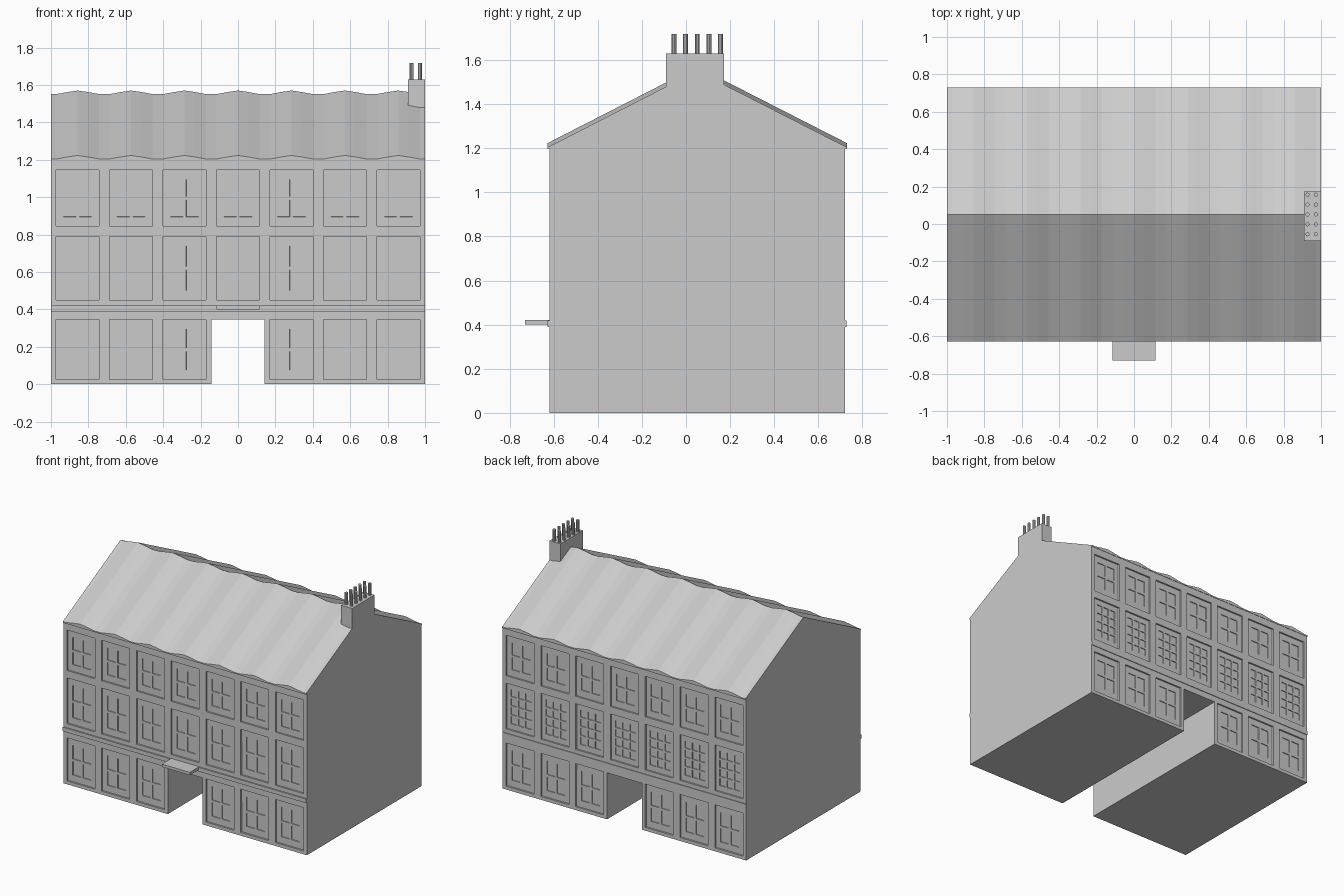
import bpy, bmesh

if "Cube" in bpy.data.objects:
    bpy.data.objects.remove(bpy.data.objects["Cube"])

BAYS = 7
W = 2 / BAYS                       # bay width
HALF = 0.115                       # half width of a window recess
YF, YB = -0.62, 0.722              # front and back wall planes
EAVE, RIDGE, YR = 1.2, 1.545, 0.05
PX, PZ = W / 2, 0.345              # passage half width and height
ROWS = [(0.025, 0.345), (0.45, 0.79), (0.845, 1.145)]
centres = [-1 + W * (i + 0.5) for i in range(BAYS)]


def make(name, bm):
    me = bpy.data.meshes.new(name)
    bm.to_mesh(me)
    bm.free()
    ob = bpy.data.objects.new(name, me)
    bpy.context.collection.objects.link(ob)
    return ob


def box(name, x0, x1, y0, y1, z0, z1):
    bm = bmesh.new()
    bmesh.ops.create_cube(bm, size=1)
    for v in bm.verts:
        v.co = ((x0 + x1) / 2 + v.co.x * (x1 - x0),
                (y0 + y1) / 2 + v.co.y * (y1 - y0),
                (z0 + z1) / 2 + v.co.z * (z1 - z0))
    return make(name, bm)


def poly(bm, pts):
    return bm.faces.new([bm.verts.new(p) for p in pts])


def quad(bm, x0, x1, z0, z1, y, back):
    pts = [(x0, y, z0), (x1, y, z0), (x1, y, z1), (x0, y, z1)]
    return poly(bm, pts[::-1] if back else pts)


def sink(bm, faces, depth):
    bmesh.ops.recalc_face_normals(bm, faces=[])
    for f in faces:
        f.normal_update()
    bmesh.ops.inset_individual(bm, faces=faces, thickness=0.0005, depth=-depth)


def lines(a, b, n, border, bar):
    # grid lines of n panes with a border and glazing bars
    w = (b - a - 2 * border - (n - 1) * bar) / n
    out = [a]
    for i in range(n):
        s = a + border + i * (w + bar)
        out += [s, s + w]
    return out + [b]


def window(bm, x0, x1, z0, z1, y, back, nx, nz):
    border, bar = (0.04, 0.018) if nx == 2 else (0.032, 0.014)
    xs = lines(x0, x1, nx, border, bar)
    zs = lines(z0, z1, nz, border + 0.01, bar)
    panes = []
    for i in range(len(xs) - 1):
        for j in range(len(zs) - 1):
            f = quad(bm, xs[i], xs[i + 1], zs[j], zs[j + 1], y, back)
            if i % 2 and j % 2:
                panes.append(f)
    sink(bm, panes, 0.006)


def facade(name, y, back):
    # wall grid with recessed windows
    bm = bmesh.new()
    xs = [v for c in centres for v in (c - W / 2, c - HALF, c + HALF)] + [1]
    zs = [0] + [z for r in ROWS for z in r] + [EAVE]
    inward = -1 if back else 1
    for i in range(len(xs) - 1):
        for j in range(len(zs) - 1):
            x0, x1, z0, z1 = xs[i], xs[i + 1], zs[j], zs[j + 1]
            if abs((x0 + x1) / 2) < PX and z1 <= PZ:
                continue
            f = quad(bm, x0, x1, z0, z1, y, back)
            if i % 3 == 1 and j % 2 == 1:
                sink(bm, [f], 0.012)
                bm.faces.remove(f)
                fine = back and j == 3
                window(bm, x0, x1, z0, z1, y + 0.012 * inward, back,
                       3 if fine else 2, 4 if fine else 2)
    bmesh.ops.remove_doubles(bm, verts=bm.verts, dist=0.0008)
    return make(name, bm)


facade("front_wall", YF, False)
facade("back_wall", YB, True)

# gable ends, passage lining and underside
bm = bmesh.new()
gable = [(YF, 0), (YB, 0), (YB, EAVE), (YR, RIDGE), (YF, EAVE)]
poly(bm, [(1, y, z) for y, z in gable])
poly(bm, [(-1, y, z) for y, z in gable[::-1]])
inner = [(YF, 0), (YB, 0), (YB, PZ), (YF, PZ)]
poly(bm, [(-PX, y, z) for y, z in inner])
poly(bm, [(PX, y, z) for y, z in inner[::-1]])
for x0, x1, z in [(-1, -PX, 0), (PX, 1, 0), (-PX, PX, PZ)]:
    poly(bm, [(x0, YF, z), (x0, YB, z), (x1, YB, z), (x1, YF, z)])
make("gables_and_passage", bm)

# roof: each bay bulges between flat strips
prof = [(-1, 0.0)]
for c in centres:
    prof += [(c - HALF, 0), (c - 0.055, 0.011), (c, 0.019),
             (c + 0.055, 0.011), (c + HALF, 0)]
prof.append((1, 0.0))
bm = bmesh.new()
rings = []
for x, h in prof:
    pts = [(-0.628, EAVE - 0.005), (-0.628, EAVE + 0.004 + h),
           (YR, RIDGE + 0.006 + h), (0.73, EAVE + 0.004 + h),
           (0.73, EAVE - 0.005), (YR, RIDGE - 0.008)]
    rings.append([bm.verts.new((x, y, z)) for y, z in pts])
for a, b in zip(rings, rings[1:]):
    for k in range(6):
        m = (k + 1) % 6
        bm.faces.new((a[k], b[k], b[m], a[m]))
bm.faces.new(rings[0])
bm.faces.new(rings[-1][::-1])
bmesh.ops.recalc_face_normals(bm, faces=bm.faces)
make("roof", bm)

# string courses and entrance canopy
box("front_string_course", -1, 1, -0.629, YF, 0.39, 0.42)
box("back_string_course", -1, 1, YB, 0.727, 0.39, 0.42)
box("canopy", -HALF, HALF, -0.73, YF, 0.4, 0.421)

# chimney stack and pots
box("chimney_stack", 0.91, 1, -0.09, 0.173, 1.47, 1.63)
bm = bmesh.new()
for x in (0.928, 0.972):
    for i in range(5):
        r = bmesh.ops.create_cone(bm, cap_ends=True, segments=10, radius1=0.011,
                                  radius2=0.011, depth=0.09)
        bmesh.ops.translate(bm, verts=r["verts"],
                            vec=(x, -0.055 + i * 0.053, 1.672))
make("chimney_pots", bm)
